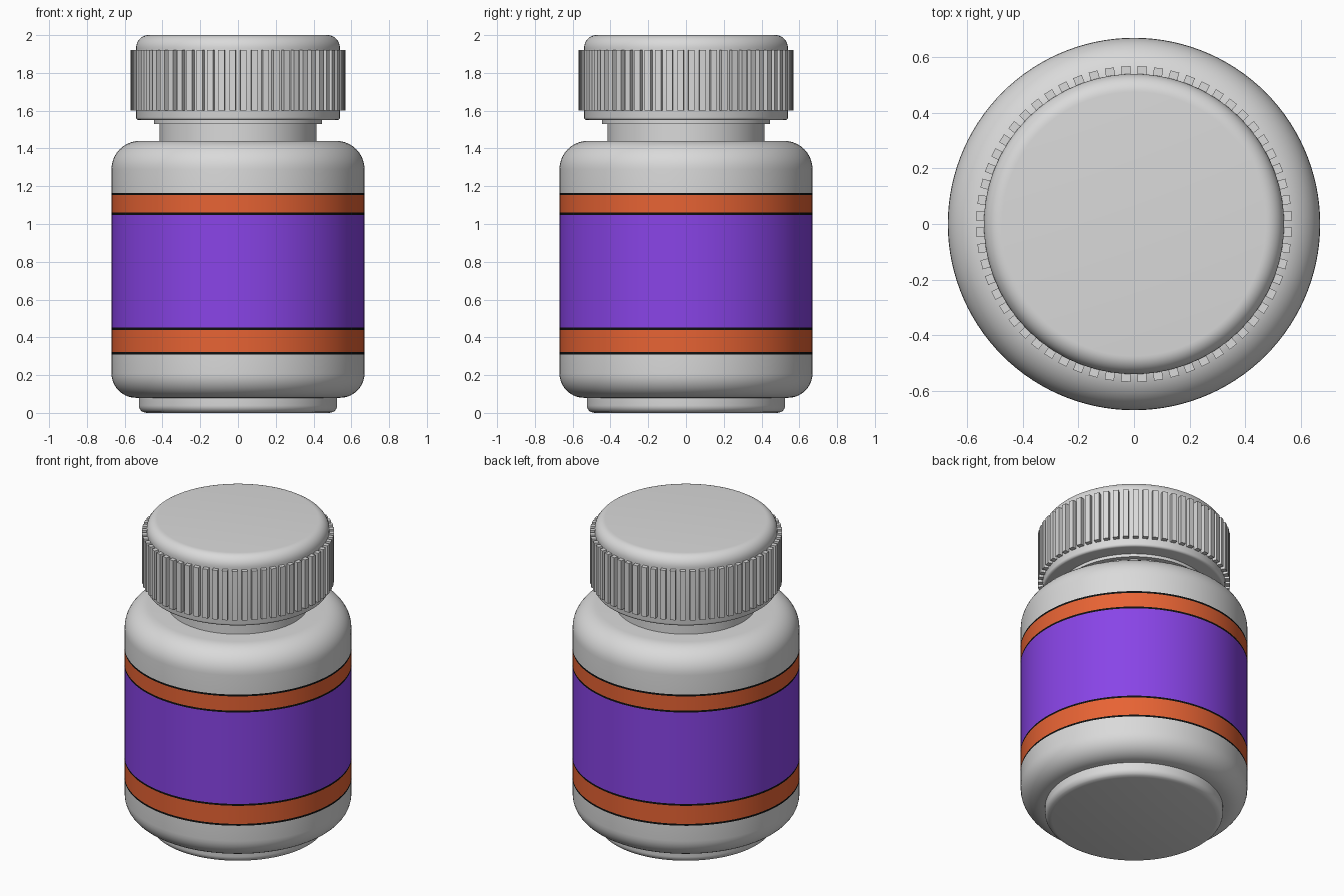
import bpy, bmesh, math
from mathutils import Matrix

if "Cube" in bpy.data.objects:
    bpy.data.objects.remove(bpy.data.objects["Cube"])

SEG = 120


def material(name, rgb):
    m = bpy.data.materials.new(name)
    m.diffuse_color = (*rgb, 1)
    m.use_nodes = True
    m.node_tree.nodes["Principled BSDF"].inputs["Base Color"].default_value = m.diffuse_color
    return m


grey = material("light_grey", (0.70, 0.70, 0.70))
purple = material("purple", (0.25, 0.058, 0.80))
orange = material("orange", (0.80, 0.125, 0.034))
black = material("black", (0.005, 0.005, 0.005))


def finish(name, bm, mats, smooth=True):
    bmesh.ops.recalc_face_normals(bm, faces=bm.faces)
    me = bpy.data.meshes.new(name)
    bm.to_mesh(me)
    bm.free()
    for m in mats:
        me.materials.append(m)
    ob = bpy.data.objects.new(name, me)
    bpy.context.collection.objects.link(ob)
    if smooth:
        bpy.ops.object.select_all(action='DESELECT')
        ob.select_set(True)
        bpy.context.view_layer.objects.active = ob
        bpy.ops.object.shade_smooth_by_angle(angle=math.radians(30))
    return ob


def arc(r, z, rx, rz, a0, a1, n=10):
    """Quarter-ellipse points for a rounded profile corner."""
    angles = [math.radians(a0 + (a1 - a0) * i / n) for i in range(n + 1)]
    return [(r + rx * math.cos(a), z + rz * math.sin(a)) for a in angles]


def lathe(profile):
    """Revolve an (r, z) profile round z and close both ends."""
    bm = bmesh.new()
    rings = []
    for r, z in profile:
        rings.append([bm.verts.new((r * math.cos(t), r * math.sin(t), z))
                      for t in (2 * math.pi * i / SEG for i in range(SEG))])
    for a, b in zip(rings, rings[1:]):
        for i in range(SEG):
            j = (i + 1) % SEG
            bm.faces.new((a[i], a[j], b[j], b[i]))
    bm.faces.new(rings[0])
    bm.faces.new(rings[-1])
    return bm


# Bottle body: the wall is cut at the label heights and coloured by height
cuts = [0.31, 0.322, 0.44, 0.452, 1.048, 1.06, 1.153, 1.165]
bands = [black, orange, black, purple, black, orange, black]
mats = [grey, purple, orange, black]
profile = arc(0.54, 0.21, 0.13, 0.13, -90, 0)
profile += [(0.67, z) for z in cuts]
profile += arc(0.52, 1.29, 0.15, 0.15, 0, 90)
body = lathe(profile)
for f in body.faces:
    z = f.calc_center_median().z
    if len(f.verts) == 4:
        for lo, hi, m in zip(cuts, cuts[1:], bands):
            if lo < z < hi:
                f.material_index = mats.index(m)
finish("bottle_body", body, mats)

# Foot under the bottle
finish("bottle_foot", lathe([(0.485, 0)] + arc(0.485, 0.04, 0.04, 0.04, -60, 0, 5)
                            + [(0.525, 0.10)]), [grey])

# Neck with the small collar below the cap
finish("bottle_neck", lathe([(0.415, 1.42), (0.415, 1.53), (0.445, 1.53),
                             (0.445, 1.57)]), [grey])

# Cap with rounded rims
finish("cap", lathe(arc(0.525, 1.565, 0.015, 0.015, -90, 0, 4)
                    + arc(0.475, 1.93, 0.065, 0.07, 0, 90)), [grey])

# Grip ridges around the cap
ridges = bmesh.new()
N = 60
for i in range(N):
    turn = Matrix.Rotation(2 * math.pi * (i + 0.5) / N, 4, 'Z')
    place = Matrix.Translation((0.5475, 0, 1.76))
    size = Matrix.Diagonal((0.041, 0.033, 0.32, 1))
    bmesh.ops.create_cube(ridges, size=1, matrix=turn @ place @ size)
finish("cap_grip_ridges", ridges, [grey], smooth=False)
